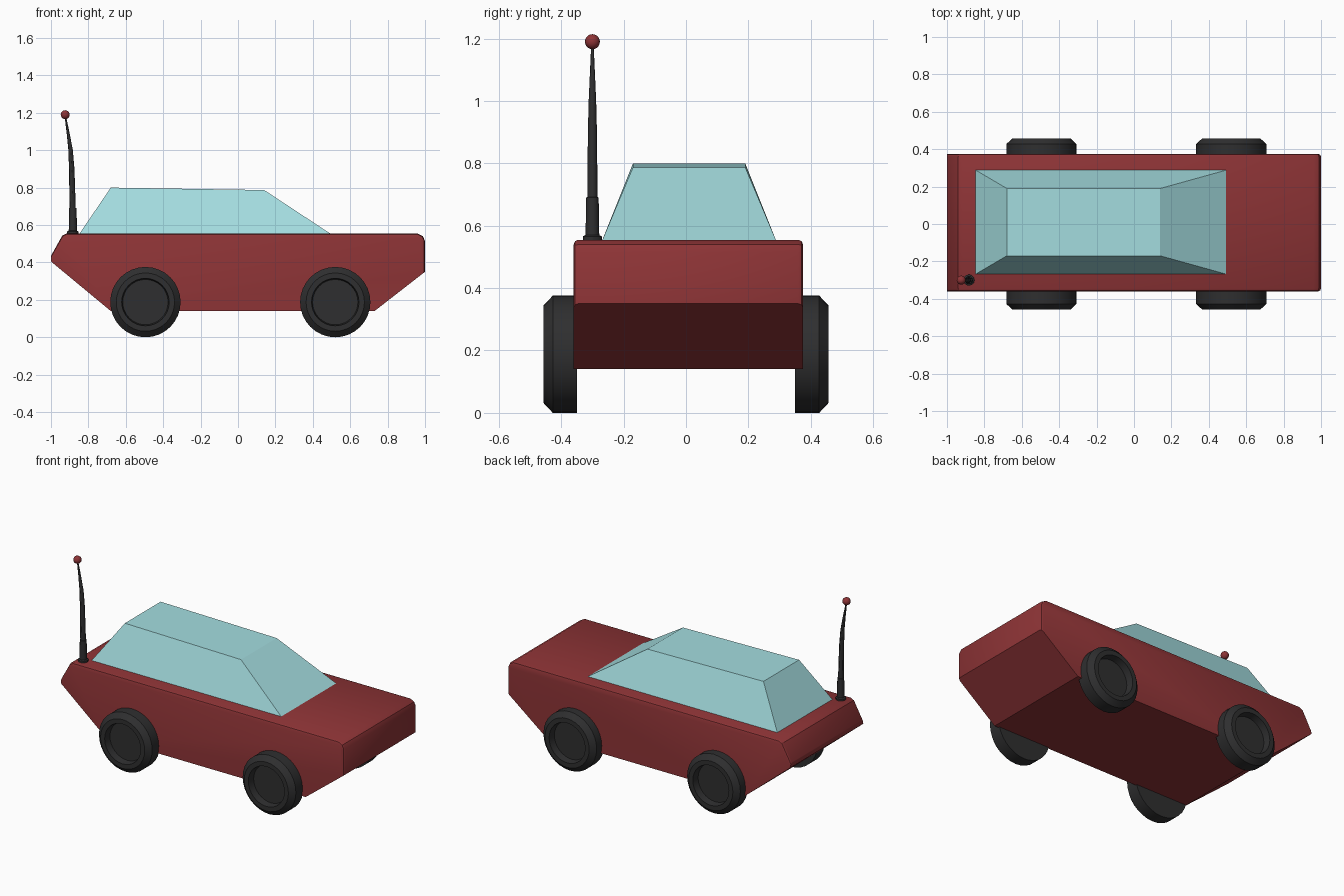
import bpy, bmesh, math

if "Cube" in bpy.data.objects:
    bpy.data.objects.remove(bpy.data.objects["Cube"])


def material(name, rgb):
    m = bpy.data.materials.new(name)
    m.diffuse_color = (*rgb, 1)
    m.use_nodes = True
    m.node_tree.nodes["Principled BSDF"].inputs["Base Color"].default_value = m.diffuse_color
    return m


RED = material("dark red", (0.27, 0.034, 0.037))
GLASS = material("pale blue glass", (0.37, 0.72, 0.74))
BLACK = material("black rubber", (0.028, 0.028, 0.029))


def finish(bm, name, mat, smooth=None):
    bmesh.ops.recalc_face_normals(bm, faces=bm.faces)
    me = bpy.data.meshes.new(name)
    bm.to_mesh(me)
    bm.free()
    me.materials.append(mat)
    ob = bpy.data.objects.new(name, me)
    bpy.context.collection.objects.link(ob)
    if smooth:
        bpy.ops.object.select_all(action='DESELECT')
        ob.select_set(True)
        bpy.context.view_layer.objects.active = ob
        bpy.ops.object.shade_smooth_by_angle(angle=math.radians(smooth))
    return ob


def loft(rings):
    """Skin a list of equal closed rings, with capped ends."""
    bm = bmesh.new()
    rows = [[bm.verts.new(p) for p in ring] for ring in rings]
    n = len(rows[0])
    for a, b in zip(rows, rows[1:]):
        for i in range(n):
            j = (i + 1) % n
            bm.faces.new((a[i], a[j], b[j], b[i]))
    bm.faces.new(rows[0])
    bm.faces.new(rows[-1])
    return bm


def circle(r, n):
    return [(r * math.cos(math.tau * i / n), r * math.sin(math.tau * i / n)) for i in range(n)]


# Body: side profile extruded across, with softened upper rim
profile = [(-0.68, 0.14), (0.73, 0.14), (1, 0.35), (1, 0.515), (0.988, 0.54), (0.96, 0.555),
           (-0.915, 0.555), (-0.94, 0.543), (-1, 0.435), (-1, 0.405)]
bm = loft([[(x, y, z) for x, z in profile] for y in (-0.36, 0.375)])
rim = [e for e in bm.edges
       if abs(e.verts[0].co.y - e.verts[1].co.y) < 1e-4
       and min(v.co.z for v in e.verts) > 0.34 and max(v.co.z for v in e.verts) > 0.5]
bmesh.ops.bevel(bm, geom=rim, offset=0.015, segments=2, affect='EDGES', profile=0.5)
finish(bm, "body", RED, 30)

# Cabin: tapered glass block
base = [(x, y, 0.55) for x, y in ((-0.85, -0.27), (0.5, -0.27), (0.5, 0.29), (-0.85, 0.29))]
roof = [(-0.68, -0.17, 0.80), (0.14, -0.17, 0.787), (0.14, 0.19, 0.787), (-0.68, 0.19, 0.80)]
finish(loft([base, roof]), "cabin", GLASS)

# Wheels: turned tyre with chamfer and recessed hub
section = [(0.188, 0.35), (0.188, 0.427), (0.156, 0.457), (0.127, 0.457), (0.121, 0.412)]
for end, cx in (("rear", -0.495), ("front", 0.52)):
    for side, s in (("near", -1), ("far", 1)):
        rings = [[(cx + a, s * y, 0.188 + b) for a, b in circle(r, 32)] for r, y in section]
        finish(loft(rings), f"{end}_{side}_wheel", BLACK, 30)

# Aerial: stepped base and bent tapering rod
rod = [(0.030, -0.883, 0.55), (0.030, -0.883, 0.566), (0.022, -0.883, 0.57), (0.020, -0.883, 0.69),
       (0.0165, -0.884, 0.692), (0.0145, -0.889, 0.90), (0.012, -0.895, 1.0), (0.008, -0.908, 1.09),
       (0.004, -0.923, 1.18)]
finish(loft([[(x + a, -0.30 + b, z) for a, b in circle(r, 12)] for r, x, z in rod]), "aerial", BLACK, 30)

# Aerial tip ball
bm = bmesh.new()
bmesh.ops.create_uvsphere(bm, u_segments=16, v_segments=10, radius=0.024)
bmesh.ops.translate(bm, verts=bm.verts, vec=(-0.924, -0.30, 1.19))
finish(bm, "aerial_ball", RED, 40)
